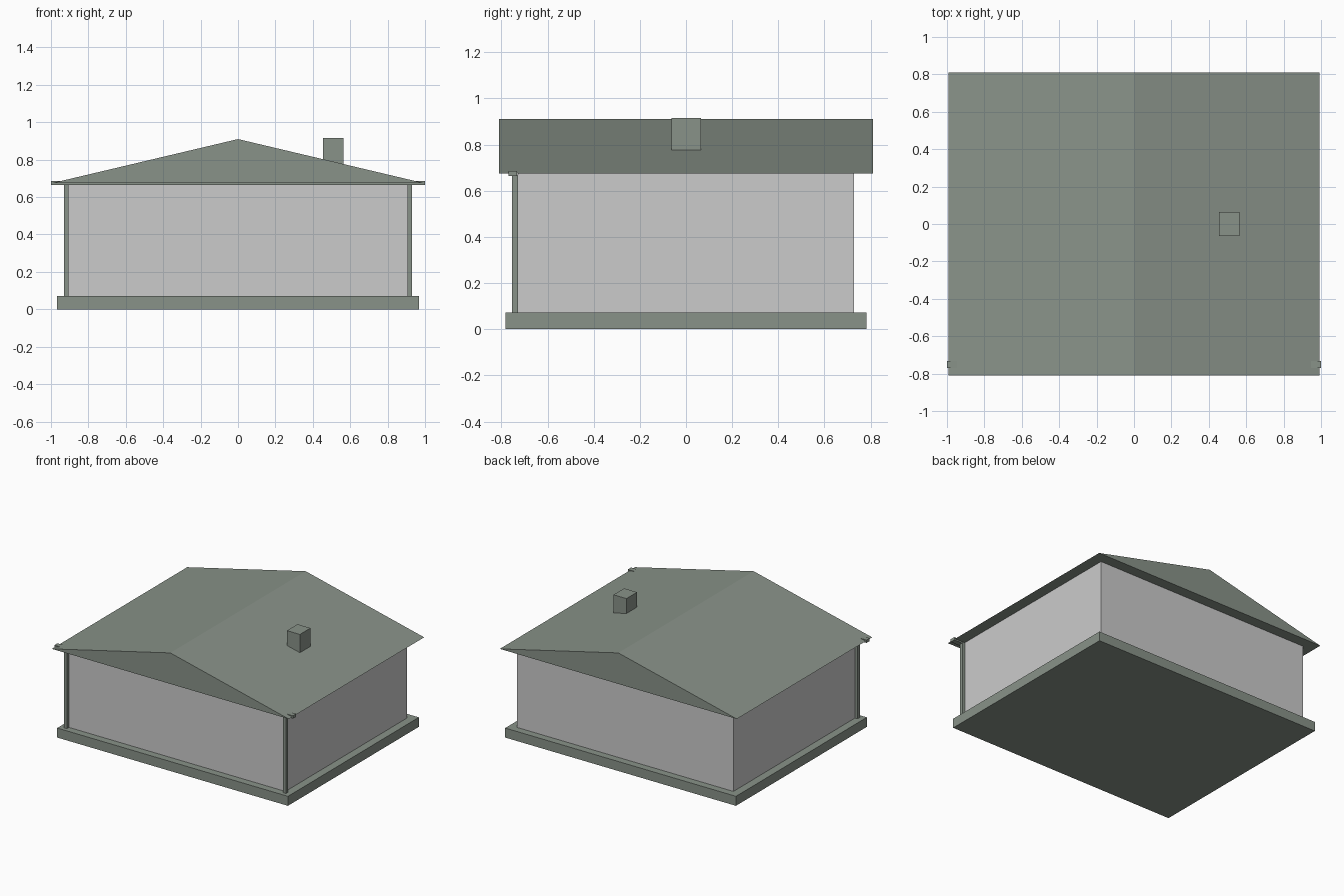
import bpy
import bmesh

if "Cube" in bpy.data.objects:
    bpy.data.objects.remove(bpy.data.objects["Cube"])


def material(name, rgb):
    m = bpy.data.materials.new(name)
    m.diffuse_color = (*rgb, 1.0)
    m.use_nodes = True
    m.node_tree.nodes["Principled BSDF"].inputs["Base Color"].default_value = m.diffuse_color
    return m


GREEN = material("sage_green", (0.25, 0.29, 0.25))
GREY = material("pale_grey", (0.6, 0.6, 0.6))


def finish(name, bm, mat):
    bmesh.ops.recalc_face_normals(bm, faces=bm.faces)
    mesh = bpy.data.meshes.new(name)
    bm.to_mesh(mesh)
    bm.free()
    mesh.materials.append(mat)
    obj = bpy.data.objects.new(name, mesh)
    bpy.context.collection.objects.link(obj)
    return obj


def box(name, x, y, z, mat):
    """Box from (min, max) ranges on each axis."""
    bm = bmesh.new()
    bmesh.ops.create_cube(bm, size=1)
    for v in bm.verts:
        v.co = [r[0] + (c + 0.5) * (r[1] - r[0]) for c, r in zip(v.co, (x, y, z))]
    return finish(name, bm, mat)


# Base slab and walls
box("base_slab", (-0.967, 0.967), (-0.783, 0.783), (0, 0.072), GREEN)
box("walls", (-0.907, 0.907), (-0.728, 0.728), (0.072, 0.675), GREY)

# Corner posts at the front
for side, name in ((-1, "left_post"), (1, "right_post")):
    xs = sorted((side * 0.906, side * 0.929))
    box(name, xs, (-0.753, -0.727), (0.072, 0.67), GREEN)

# Beam under the front eave, poking out at both ends
box("front_beam", (-1.0, 1.0), (-0.77, -0.732), (0.664, 0.686), GREEN)

# Gable roof: triangular profile extruded front to back
bm = bmesh.new()
profile = [bm.verts.new((x, -0.81, z)) for x, z in ((-0.993, 0.675), (0.993, 0.675), (0, 0.91))]
gable = bm.faces.new(profile)
ext = bmesh.ops.extrude_face_region(bm, geom=[gable], use_keep_orig=True)
bmesh.ops.translate(bm, vec=(0, 1.62, 0),
                    verts=[g for g in ext["geom"] if isinstance(g, bmesh.types.BMVert)])
finish("roof", bm, GREEN)

# Chimney
box("chimney", (0.454, 0.563), (-0.063, 0.064), (0.72, 0.915), GREEN)
